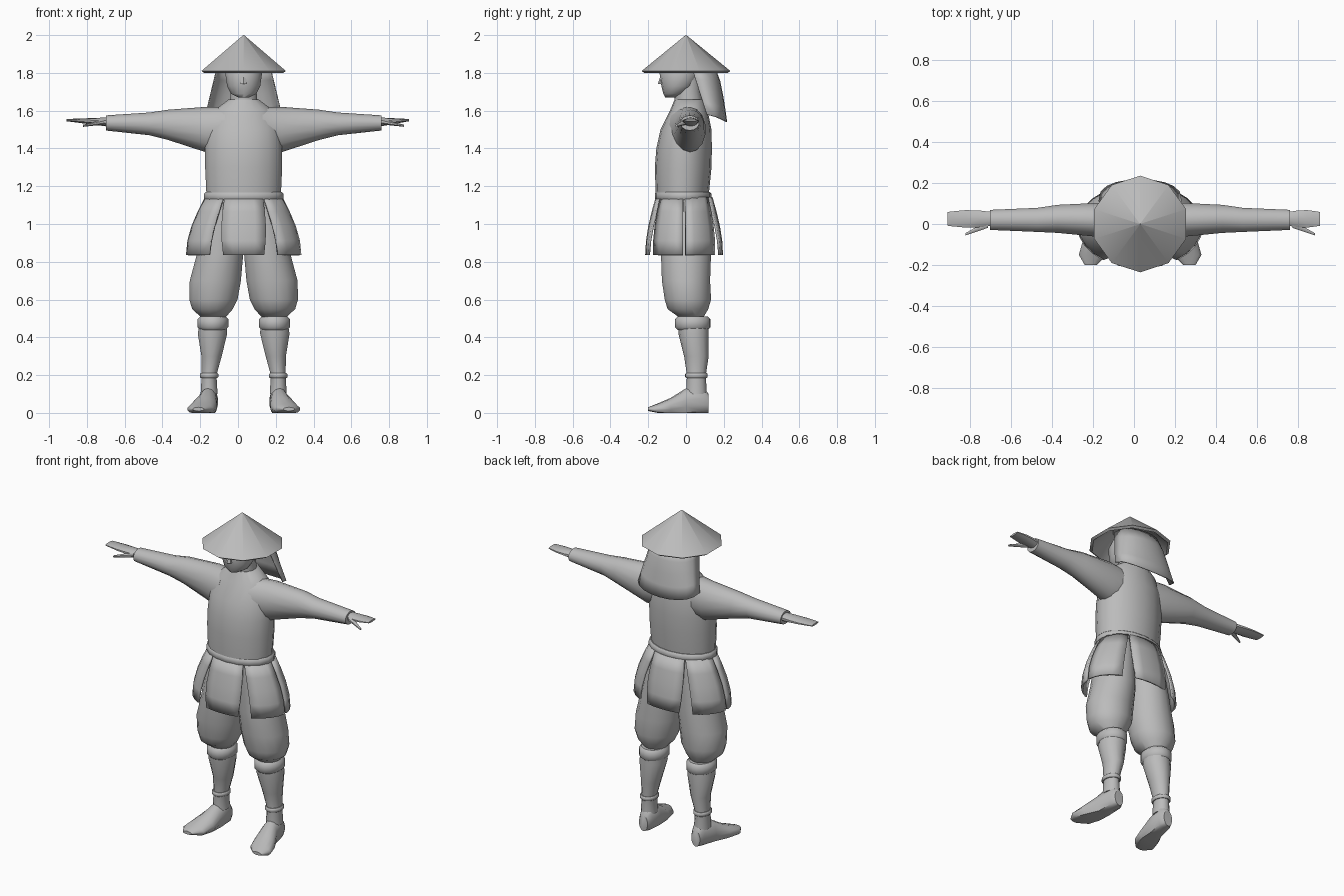
import bpy
import bmesh
from math import sin, cos, pi, radians

cube = bpy.data.objects.get("Cube")
if cube:
    bpy.data.objects.remove(cube)

BODY_X = .03  # the body stands slightly beside the centre line

grey = bpy.data.materials.new("plain_grey")
grey.use_nodes = True
grey.diffuse_color = (.5, .5, .5, 1)
shader = grey.node_tree.nodes["Principled BSDF"]
shader.inputs["Base Color"].default_value = grey.diffuse_color


def finish(name, bm, sharp_angle=45):
    bmesh.ops.recalc_face_normals(bm, faces=bm.faces)
    mesh = bpy.data.meshes.new(name)
    bm.to_mesh(mesh)
    bm.free()
    mesh.materials.append(grey)
    obj = bpy.data.objects.new(name, mesh)
    obj.location.x = BODY_X
    bpy.context.collection.objects.link(obj)
    bpy.ops.object.select_all(action='DESELECT')
    obj.select_set(True)
    bpy.context.view_layer.objects.active = obj
    bpy.ops.object.shade_smooth_by_angle(angle=radians(sharp_angle))
    return obj


def bridge(bm, loops):
    """Join neighbouring rows of vertices with quads."""
    for low, high in zip(loops, loops[1:]):
        for a, b, c, d in zip(low, low[1:], high[1:], high):
            bm.faces.new((a, b, c, d))


def loft(name, rows, axis="z", side=1, sides=14, sharp_angle=45):
    """Skin elliptical rings: position on axis, two centres, two radii."""
    bm = bmesh.new()
    rings = []
    for position, centre_a, centre_b, radius_a, radius_b in rows:
        ring = []
        for i in range(sides):
            turn = 2 * pi * (i + .5) / sides
            a = centre_a + radius_a * cos(turn)
            b = centre_b + radius_b * sin(turn)
            x, y, z = {"z": (a, b, position), "x": (position, a, b), "y": (a, position, b)}[axis]
            ring.append(bm.verts.new((side * x, y, max(z, 0))))
        rings.append(ring)
    bridge(bm, [ring + ring[:1] for ring in rings])
    bm.faces.new(rings[0])
    bm.faces.new(rings[-1])
    return finish(name, bm, sharp_angle)


def band(name, bottom, height, x, y, radius_x, radius_y, side=1):
    """Wrapped cloth with bevelled upper and lower edges."""
    lip = height / 5
    rows = []
    for rise, inset in ((0, lip), (lip, 0), (height - lip, 0), (height, lip)):
        rows.append((bottom + rise, x, y, radius_x - inset, radius_y - inset))
    loft(name, rows, side=side, sides=18)


def sheet(name, point, thickness, columns=8, steps=4):
    """Thin cloth over point(down, across), both running from 0 to 1."""
    bm = bmesh.new()
    grid = []
    for row in range(steps + 1):
        grid.append([bm.verts.new(point(row / steps, col / columns)) for col in range(columns + 1)])
    bridge(bm, grid)
    solid = finish(name, bm).modifiers.new("thickness", 'SOLIDIFY')
    solid.thickness = thickness
    solid.offset = 0


# Torso, neck and belt
loft("torso", [
    (1.15, 0, -.02, .2, .14), (1.3, 0, -.015, .207, .15), (1.4, 0, -.01, .207, .147),
    (1.5, 0, 0, .2, .135), (1.6, 0, .015, .16, .1), (1.66, 0, .02, .08, .08)], sides=18)
loft("neck", [(1.6, 0, .02, .08, .08), (1.7, 0, .01, .07, .07), (1.8, 0, .01, .07, .07)])
band("belt", 1.125, .045, 0, -.015, .213, .15)

# Head and nose
loft("head", [
    (1.67, 0, -.08, .03, .03), (1.69, 0, -.06, .07, .06), (1.73, 0, -.04, .09, .09),
    (1.8, 0, -.03, .1, .11), (1.88, 0, -.02, .07, .07)], sharp_angle=60)
loft("nose", [(1.74, 0, -.13, .02, .02), (1.8, 0, -.12, .01, .01)], sides=6)

# Straw hat, hollow underneath
hat_profile = ((1.9, .1), (1.8, .22), (1.81, .235), (2, .002))
loft("hat", [(z, 0, 0, r, r) for z, r in hat_profile], sides=10, sharp_angle=30)


# Neck cloth hanging from the back of the hat
def drape(down, across):
    turn = pi * across
    bulge = sin(turn) ** .7
    half_width = .14 + .06 * down
    front = .03 + .08 * down
    back = .15 + .065 * down ** .6
    drop = (.25 + .04 * sin(turn)) * down
    return half_width * cos(turn), front + (back - front) * bulge, 1.83 - drop


sheet("neck_cloth", drape, .006, columns=10)


# Six flared skirt panels, narrower at the hem so the slits open
def skirt_panel(name, start, end, facing, side, narrowing):
    def point(down, across):
        flare = sin(down * pi / 2)
        inset = narrowing * down
        first = start + inset
        last = end - (inset if start < 0 else 0)
        turn = radians(first + (last - first) * across)
        x = (.2 + .1 * flare) * sin(turn)
        y = (.145 + .055 * flare) * cos(turn)
        return side * x, facing * y - .01, 1.14 - .305 * down
    sheet(name, point, .012, columns=4)


for facing, where in ((-1, "front"), (1, "back")):
    skirt_panel(where + "_skirt_panel", -30, 30, facing, 1, narrowing=9)
    for side, hand in ((1, "left"), (-1, "right")):
        skirt_panel(f"{hand}_{where}_skirt_panel", 32, 88, facing, side, narrowing=5)

# Limbs on both sides
for side, hand in ((1, "left"), (-1, "right")):
    loft(hand + "_sleeve", [
        (.1, 0, 1.5, .1, .12), (.2, .02, 1.5, .085, .12), (.4, .025, 1.525, .07, .08),
        (.5, .02, 1.53, .06, .06), (.73, .02, 1.535, .05, .04)], "x", side)

    # The left hand is shorter than the right
    reach = .155 if hand == "left" else .217
    palm = []
    for t in (0, .3, .6, .9, 1):
        width = .035 + .01 * sin(pi * t)
        palm.append((.72 + reach * t, .025, 1.54 + .01 * t, width, .024 - .018 * t))
    loft(hand + "_hand", palm, "x", side, sides=10)
    loft(hand + "_thumb", [(.74, 0, 1.54, .02, .015), (.85, -.05, 1.52, .006, .006)],
         "x", side, sides=8)

    # Baggy trousers gathered below the knee
    loft(hand + "_trouser", [
        (1.12, .1, -.01, .1, .12), (.84, .125, 0, .125, .135), (.7, .15, 0, .138, .13),
        (.6, .16, .01, .13, .125), (.55, .165, .01, .11, .11), (.5, .16, .03, .06, .06)],
        side=side, sides=16)

    # Shin, wraps and shoe
    loft(hand + "_shin", [
        (.5, .16, .04, .07, .08), (.42, .165, .04, .08, .08), (.3, .17, .055, .055, .065),
        (.2, .183, .055, .04, .05), (.1, .183, .055, .046, .055)], side=side)
    band(hand + "_knee_wrap", .44, .07, .163, .035, .083, .094, side)
    band(hand + "_ankle_wrap", .185, .025, .183, .055, .05, .06, side)
    loft(hand + "_shoe", [
        (.12, .18, .05, .03, .05), (.09, .18, .06, .045, .08), (0, .19, .05, .05, .08),
        (-.08, .21, .03, .07, .05), (-.15, .23, .02, .07, .03), (-.2, .24, .02, .03, .01)],
        "y", side)
